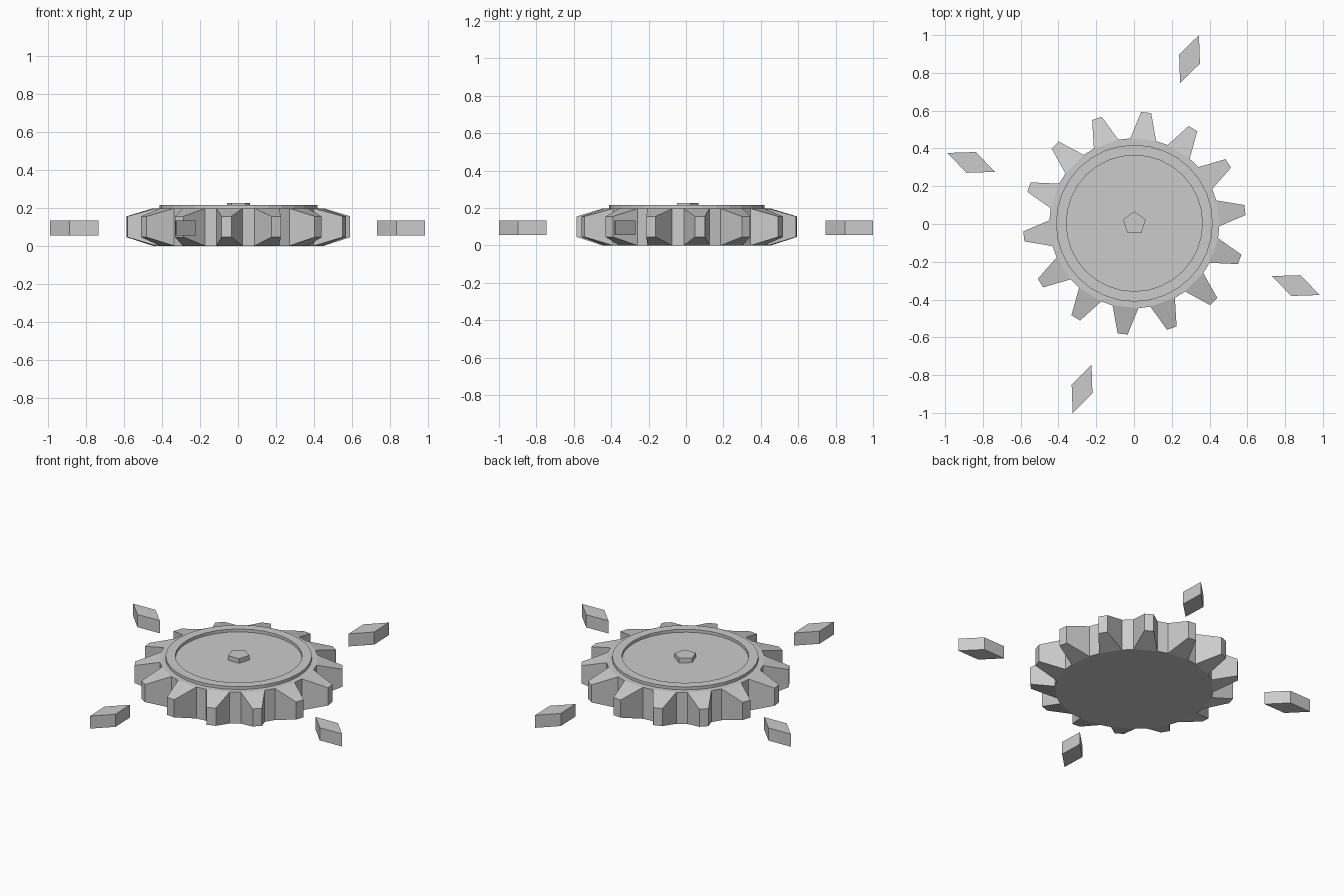
import bpy
import bmesh
from math import radians, cos, sin, pi
from mathutils import Matrix, Vector

cube = bpy.data.objects.get("Cube")
if cube:
    bpy.data.objects.remove(cube, do_unlink=True)

# One plain grey for every part
GREY = (0.6, 0.6, 0.6, 1.0)
grey = bpy.data.materials.new("light_grey")
grey.use_nodes = True
grey.diffuse_color = GREY
grey.node_tree.nodes["Principled BSDF"].inputs["Base Color"].default_value = GREY


def finish(name, bm):
    bmesh.ops.recalc_face_normals(bm, faces=bm.faces)
    mesh = bpy.data.meshes.new(name)
    bm.to_mesh(mesh)
    bm.free()
    mesh.materials.append(grey)
    obj = bpy.data.objects.new(name, mesh)
    bpy.context.collection.objects.link(obj)
    return obj


def polar(r, degrees, z):
    a = radians(degrees)
    return (r * cos(a), r * sin(a), z)


def prism(name, outline, z0, z1):
    """Extrude a flat outline from z0 to z1."""
    bm = bmesh.new()
    base = bm.faces.new([bm.verts.new((x, y, z0)) for x, y in outline])
    top = bmesh.ops.extrude_face_region(bm, geom=[base])["geom"]
    moved = [v for v in top if isinstance(v, bmesh.types.BMVert)]
    bmesh.ops.translate(bm, verts=moved, vec=(0, 0, z1 - z0))
    return finish(name, bm)


CENTRE = Vector((0.002, 0.004, 0))
TEETH = 14
ROOT, TIP = 0.45, 0.59
BODY_TOP = 0.197

# Gear body: toothed outline, with tooth tips tapering in height
bm = bmesh.new()
low, high, roots = [], [], []
for i in range(TEETH):
    mid = 6.8 + i * 360 / TEETH
    for r, offset in ((ROOT, -8.8), (TIP, -2.6), (TIP, 2.6), (ROOT, 8.8)):
        z0, z1 = (0.045, 0.155) if r == TIP else (0, BODY_TOP)
        low.append(bm.verts.new(polar(r, mid + offset, z0)))
        high.append(bm.verts.new(polar(r, mid + offset, z1)))
count = len(low)
for i in range(count):
    j = (i + 1) % count
    bm.faces.new((low[i], low[j], high[j], high[i]))
for ring in (low, high):
    for i in range(0, count, 4):
        bm.faces.new(ring[i:i + 4])
    bm.faces.new([v for i, v in enumerate(ring) if i % 4 in (0, 3)])
finish("gear_body", bm).location = CENTRE

# Raised rim: square section swept around the axis
SIDES = 32
bm = bmesh.new()
section = [(0.36, 0.185), (0.36, 0.215), (0.415, 0.215), (0.415, 0.185)]
loops = [[bm.verts.new(polar(r, i * 360 / SIDES, z)) for r, z in section]
         for i in range(SIDES)]
for i, a in enumerate(loops):
    b = loops[(i + 1) % SIDES]
    for k in range(4):
        n = (k + 1) % 4
        bm.faces.new((a[k], a[n], b[n], b[k]))
finish("raised_rim", bm).location = CENTRE

# Five-sided hub in the middle
hub = [polar(0.063, 90 + 72 * i, 0)[:2] for i in range(5)]
prism("centre_hub", hub, 0.15, 0.226).location = CENTRE

# Four floating diamonds, each turned a quarter from the last
diamond = [Vector(p) for p in ((0.05, 0.127), (0.055, -0.024),
                               (-0.05, -0.127), (-0.055, 0.024))]
places = {"back": (0.294, 0.873), "left": (0.857, -0.326),
          "front": (-0.275, -0.873), "right": (-0.862, 0.326)}
for i, (side, place) in enumerate(places.items()):
    turn = Matrix.Rotation(-i * pi / 2, 2)
    outline = [turn @ p + Vector(place) for p in diamond]
    prism(side + "_diamond", outline, 0.055, 0.134)
